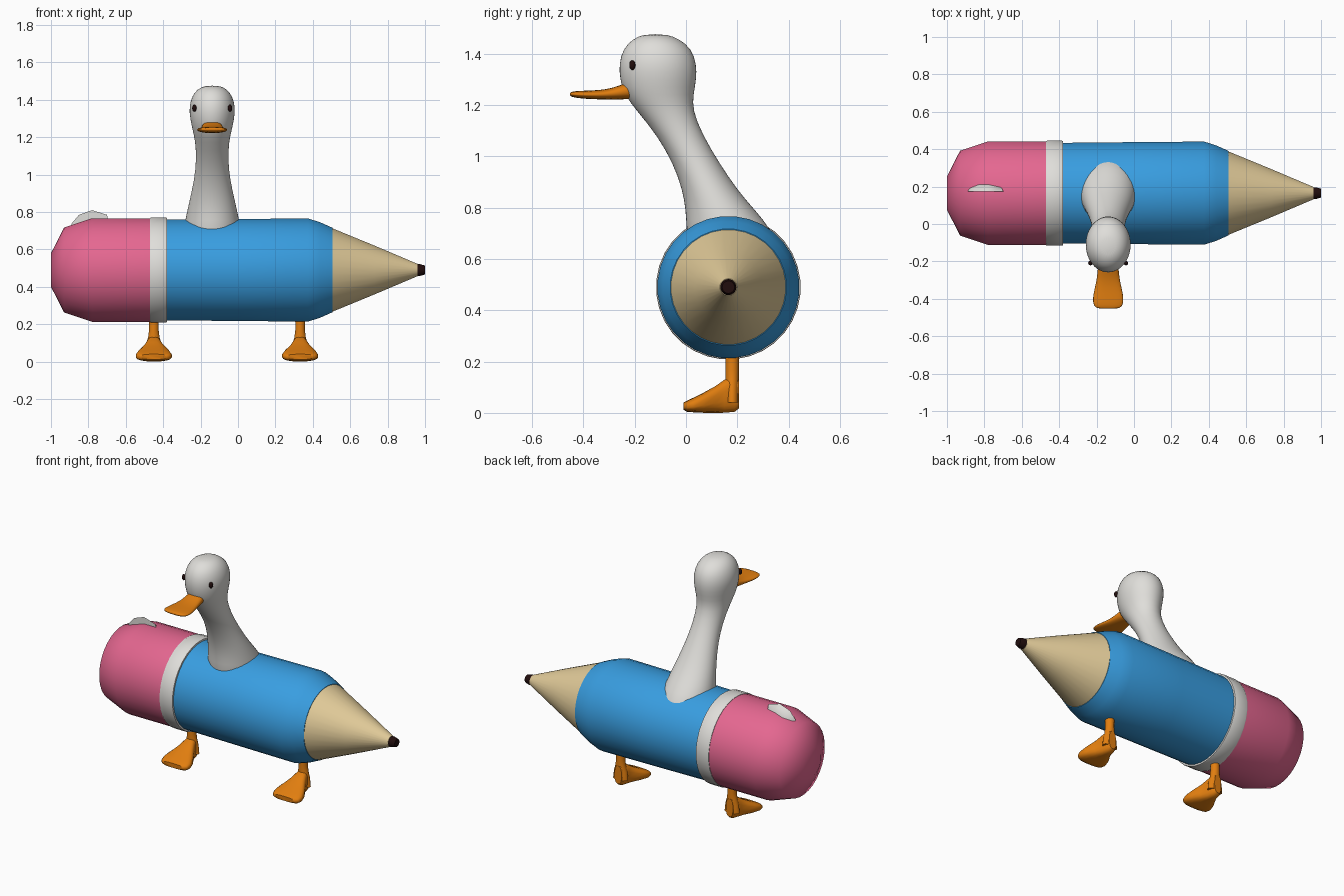
import bpy, bmesh, math
from mathutils import Vector

if "Cube" in bpy.data.objects:
    bpy.data.objects.remove(bpy.data.objects["Cube"])

AXIS_Y, AXIS_Z = 0.165, 0.49      # centre line of the pencil
BIRD_X = -0.138                   # centre plane of the neck and head


def material(name, rgb):
    m = bpy.data.materials.new(name)
    m.diffuse_color = (*rgb, 1)
    m.use_nodes = True
    m.node_tree.nodes["Principled BSDF"].inputs["Base Color"].default_value = m.diffuse_color
    return m


WHITE = material("soft white", (0.74, 0.73, 0.70))
BLUE = material("sky blue", (0.04, 0.34, 0.75))
PINK = material("eraser pink", (0.78, 0.135, 0.28))
WOOD = material("pale wood", (0.76, 0.60, 0.32))
ORANGE = material("orange", (0.76, 0.21, 0.005))
DARK = material("dark brown", (0.015, 0.004, 0.004))


def skin(name, rings, mat, smooth=40, subdiv=0):
    """Join rings of points into a closed skin with capped ends."""
    bm = bmesh.new()
    loops = [[bm.verts.new(p) for p in ring] for ring in rings]
    n = len(loops[0])
    for a, b in zip(loops, loops[1:]):
        for i in range(n):
            j = (i + 1) % n
            bm.faces.new((a[i], a[j], b[j], b[i]))
    bm.faces.new(loops[0])
    bm.faces.new(loops[-1])
    bmesh.ops.recalc_face_normals(bm, faces=bm.faces)
    me = bpy.data.meshes.new(name)
    bm.to_mesh(me)
    bm.free()
    me.materials.append(mat)
    ob = bpy.data.objects.new(name, me)
    bpy.context.collection.objects.link(ob)
    if subdiv:
        mod = ob.modifiers.new("subdivision", 'SUBSURF')
        mod.levels = mod.render_levels = subdiv
        for p in me.polygons:
            p.use_smooth = True
    elif smooth:
        bpy.ops.object.select_all(action='DESELECT')
        ob.select_set(True)
        bpy.context.view_layer.objects.active = ob
        bpy.ops.object.shade_smooth_by_angle(angle=math.radians(smooth))
    return ob


def ring(axis, pos, centre, radii, n=24, power=1.0):
    """Ellipse (or squarer shape when power < 1) across the given axis."""
    pts = []
    others = [k for k in range(3) if k != axis]
    for i in range(n):
        t = 2 * math.pi * (i + 0.5) / n
        cs = (math.cos(t), math.sin(t))
        p = [0, 0, 0]
        p[axis] = pos
        for k, c, r, s in zip(others, centre, radii, cs):
            p[k] = c + r * math.copysign(abs(s) ** power, s)
        pts.append(Vector(p))
    return pts


def turned(name, profile, mat, smooth=40):
    """Part turned about the pencil's centre line: (x, radius) pairs."""
    return skin(name, [ring(0, x, (AXIS_Y, AXIS_Z), (r, r), 32) for x, r in profile],
                mat, smooth)


# Pencil body
turned("eraser", [(-1.0, 0.09), (-0.93, 0.228), (-0.78, 0.278), (-0.46, 0.278)], PINK, 60)
turned("ferrule_band", [(-0.472, 0.27), (-0.47, 0.28), (-0.465, 0.282),
                        (-0.385, 0.282), (-0.38, 0.28), (-0.378, 0.26)], WHITE)
turned("pencil_barrel", [(-0.40, 0.27), (0.0, 0.274), (0.375, 0.277), (0.44, 0.256),
                         (0.505, 0.227)], BLUE)
turned("sharpened_wood", [(0.50, 0.226), (0.73, 0.131), (0.96, 0.033)], WOOD)
turned("pencil_lead", [(0.953, 0.02), (0.956, 0.031), (0.975, 0.031), (1.0, 0.024)], DARK)

# Neck and head: height, front y, back y, half width
neck = [(0.60, 0.01, 0.39, 0.165), (0.72, 0.0, 0.33, 0.153), (0.79, -0.002, 0.27, 0.138),
        (0.87, -0.015, 0.20, 0.12), (0.97, -0.05, 0.133, 0.097), (1.08, -0.112, 0.067, 0.085),
        (1.18, -0.195, 0.026, 0.091), (1.24, -0.242, 0.03, 0.106), (1.30, -0.259, 0.042, 0.119),
        (1.36, -0.263, 0.043, 0.125), (1.42, -0.246, 0.022, 0.109),
        (1.457, -0.208, -0.025, 0.08), (1.476, -0.165, -0.075, 0.04)]
skin("neck_and_head", [ring(2, z, (BIRD_X, (f + b) / 2), (w, (b - f) / 2))
                       for z, f, b, w in neck], WHITE, subdiv=1)

# Bill: y, bottom z, top z, half width
bill = [(-0.19, 1.225, 1.285, 0.045), (-0.23, 1.222, 1.288, 0.055), (-0.26, 1.221, 1.275, 0.058),
        (-0.31, 1.221, 1.260, 0.064), (-0.37, 1.222, 1.256, 0.080), (-0.42, 1.226, 1.255, 0.084),
        (-0.445, 1.231, 1.252, 0.072), (-0.453, 1.237, 1.247, 0.05)]
skin("bill", [ring(1, y, (BIRD_X, (lo + hi) / 2), (w, (hi - lo) / 2), 20, 0.85)
              for y, lo, hi, w in bill], ORANGE, subdiv=1)

# Eyes
for side, s in (("left", -1), ("right", 1)):
    bpy.ops.mesh.primitive_uv_sphere_add(segments=16, ring_count=10, radius=1,
                                         location=(BIRD_X + s * 0.095, -0.209, 1.355))
    eye = bpy.context.object
    eye.name = side + "_eye"
    eye.scale = (0.012, 0.012, 0.019)
    eye.data.materials.append(DARK)
    bpy.ops.object.shade_smooth()

# Legs and webbed feet: y, bottom z, top z, half width
foot = [(-0.010, 0.012, 0.040, 0.070), (0.004, 0.004, 0.048, 0.090), (0.03, 0.002, 0.060, 0.097),
        (0.07, 0.0, 0.080, 0.085), (0.115, 0.0, 0.105, 0.060), (0.15, 0.0, 0.130, 0.042),
        (0.19, 0.004, 0.140, 0.034), (0.207, 0.018, 0.130, 0.024)]
for side, x in (("left", -0.45), ("right", 0.332)):
    skin(side + "_foot", [ring(1, y, (x, (lo + hi) / 2), (w, (hi - lo) / 2), 20, 0.7)
                          for y, lo, hi, w in foot], ORANGE, 50)
    skin(side + "_leg", [ring(2, z, (x, 0.18), (r, 0.027), 16)
                         for z, r in ((0.04, 0.05), (0.09, 0.044), (0.13, 0.031),
                                      (0.17, 0.026), (0.27, 0.027))], ORANGE)

# Small tail feather poking out of the eraser: flat front, sloping back
outline = [(-0.89, 0.68), (-0.89, 0.738), (-0.85, 0.785), (-0.78, 0.81),
           (-0.70, 0.785), (-0.68, 0.68)]
skin("tail_feather", [[Vector((-0.785 + (x + 0.785) * k, y, 0.68 + (z - 0.68) * h))
                       for x, z in outline]
                      for y, k, h in ((0.173, 1, 1), (0.192, 0.9, 0.87), (0.215, 0.6, 0.6))],
     WHITE, 35)
